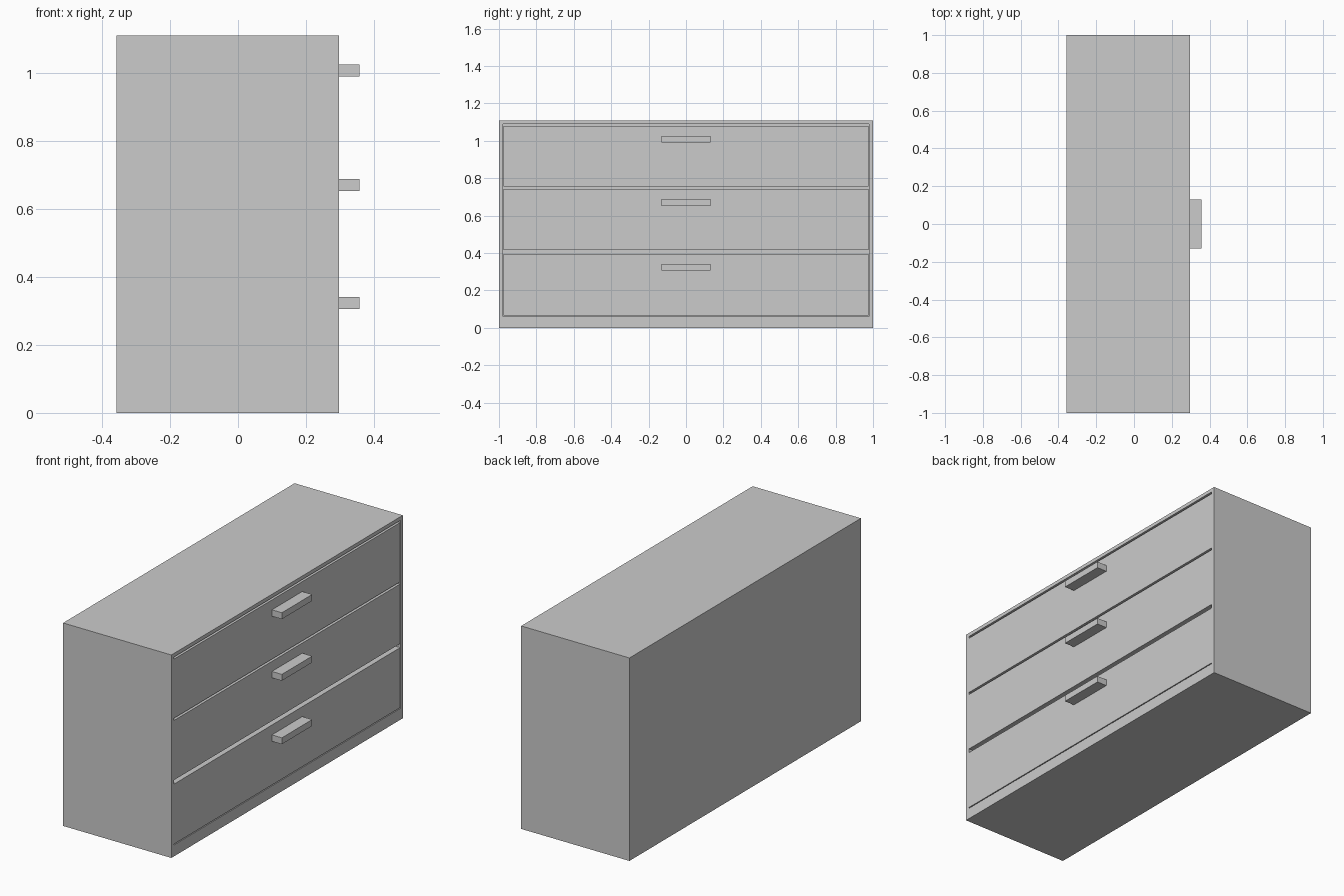
import bpy, bmesh
from mathutils import Vector

if "Cube" in bpy.data.objects:
    bpy.data.objects.remove(bpy.data.objects["Cube"])

BACK, FRONT, HEIGHT = -0.358, 0.297, 1.11
RECESS = 0.08
Z_LOW, Z_HIGH, HALF_OPEN = 0.062, 1.09, 0.978


def box(name, lo, hi):
    """Axis-aligned box between two corners."""
    lo, hi = Vector(lo), Vector(hi)
    bm = bmesh.new()
    bmesh.ops.create_cube(bm, size=1)
    for v in bm.verts:
        v.co = Vector([(lo[i] + hi[i]) / 2 + v.co[i] * (hi[i] - lo[i]) for i in range(3)])
    mesh = bpy.data.meshes.new(name)
    bm.to_mesh(mesh)
    bm.free()
    ob = bpy.data.objects.new(name, mesh)
    bpy.context.collection.objects.link(ob)
    return ob


# Cabinet body: box whose +x face is inset and pushed in to hold the drawers
body = box("cabinet_body", (BACK, -1, 0), (FRONT, 1, HEIGHT))
bm = bmesh.new()
bm.from_mesh(body.data)
bm.normal_update()
face = max(bm.faces, key=lambda f: f.normal.x)
bmesh.ops.inset_region(bm, faces=[face], thickness=0.02)
for v in face.verts:
    v.co.y = HALF_OPEN if v.co.y > 0 else -HALF_OPEN
    v.co.z = Z_HIGH if v.co.z > HEIGHT / 2 else Z_LOW
ext = bmesh.ops.extrude_face_region(bm, geom=[face])
for v in (g for g in ext["geom"] if isinstance(g, bmesh.types.BMVert)):
    v.co.x -= RECESS
if face.is_valid:
    bmesh.ops.delete(bm, geom=[face], context='FACES_ONLY')
bmesh.ops.recalc_face_normals(bm, faces=bm.faces)
bm.to_mesh(body.data)
bm.free()

# Drawer fronts with narrow shadow gaps, each with a bar handle
drawers = [("bottom", 0.067, 0.395, 0.306),
           ("middle", 0.417, 0.743, 0.653),
           ("top", 0.755, 1.079, 0.99)]
for label, z0, z1, hz in drawers:
    box(label + "_drawer", (FRONT - RECESS, -0.977, z0), (FRONT, 0.977, z1))
    box(label + "_handle", (FRONT, -0.131, hz), (0.357, 0.131, hz + 0.035))
